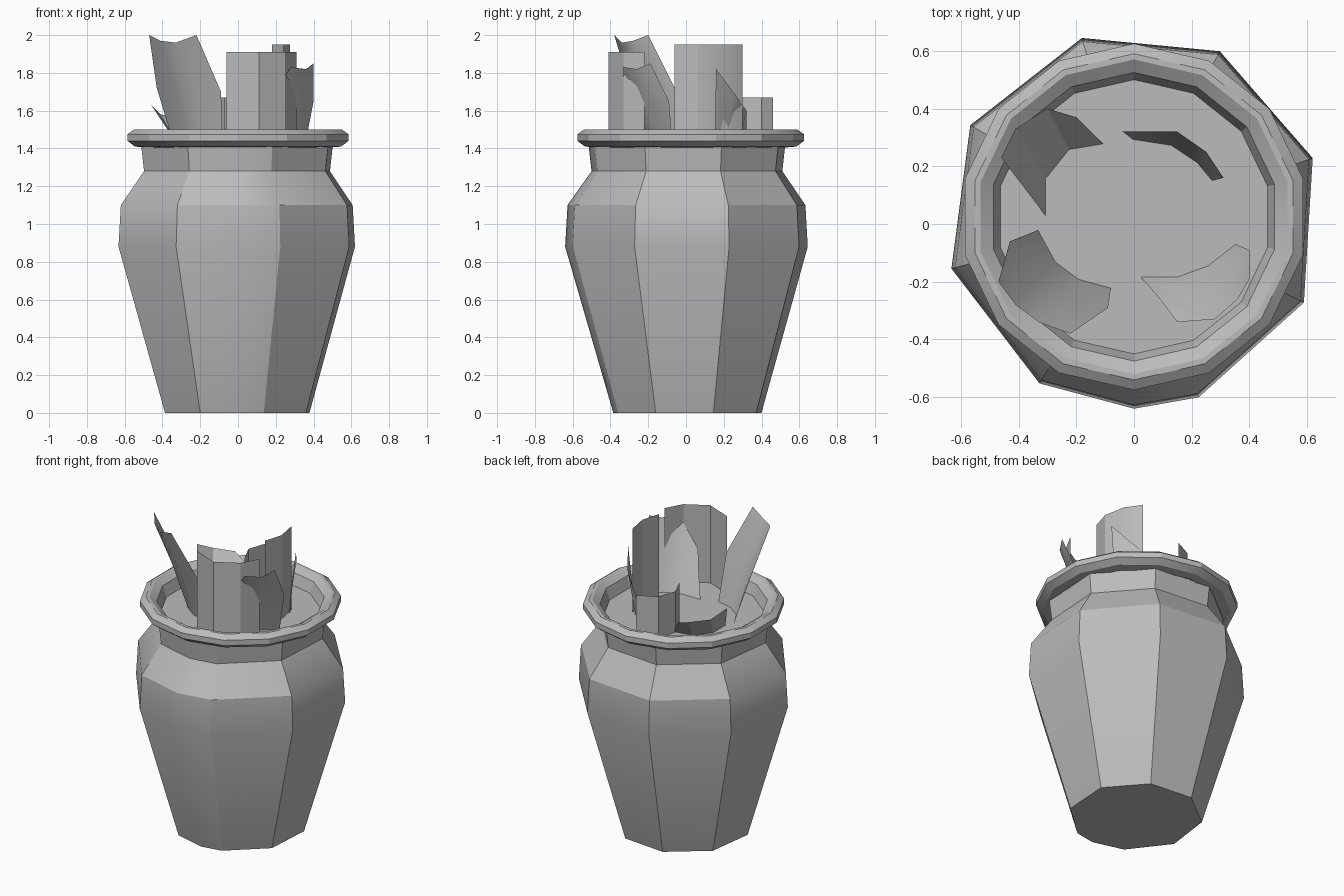
import bpy, bmesh, math

cube = bpy.data.objects.get("Cube")
if cube:
    bpy.data.objects.remove(cube, do_unlink=True)

clay = bpy.data.materials.new("grey_clay")
clay.use_nodes = True
GREY = (0.5, 0.5, 0.5, 1)
clay.diffuse_color = GREY
clay.node_tree.nodes["Principled BSDF"].inputs["Base Color"].default_value = GREY


def skin(name, rows, closed, smooth_angle, caps=()):
    """Bridge successive rows of points; optionally close and cap them."""
    bm = bmesh.new()
    rings = [[bm.verts.new(p) for p in row] for row in rows]
    n = len(rings[0])
    for low, high in zip(rings, rings[1:]):
        for i in range(n if closed else n - 1):
            j = (i + 1) % n
            bm.faces.new((low[i], low[j], high[j], high[i]))
    for k in caps:
        bm.faces.new(rings[k])
    if closed:
        bmesh.ops.recalc_face_normals(bm, faces=bm.faces)
    mesh = bpy.data.meshes.new(name)
    bm.to_mesh(mesh)
    bm.free()
    mesh.materials.append(clay)
    obj = bpy.data.objects.new(name, mesh)
    bpy.context.collection.objects.link(obj)
    bpy.ops.object.select_all(action='DESELECT')
    obj.select_set(True)
    bpy.context.view_layer.objects.active = obj
    bpy.ops.object.shade_smooth_by_angle(angle=math.radians(smooth_angle))
    return obj


def ring(radius, z, angles, y=0.015):
    return [(radius * math.cos(math.radians(a)),
             y + radius * math.sin(math.radians(a)), z) for a in angles]


# Eight-sided jar with an extra softened corner at the front
corners = [-120, -90, -70, -26, 19, 63, 106, 150, 195]
profile = [(0.40, 0), (0.655, 0.88), (0.642, 1.10), (0.515, 1.28), (0.53, 1.41)]
skin("jar_body", [ring(r, z, corners) for r, z in profile], True, 30, caps=(0,))

# Flared rim with a sloping inner wall
rim_angles = [-90 + i * 360 / 14 for i in range(14)]
lip = [(0.50, 1.405), (0.56, 1.41), (0.60, 1.44), (0.60, 1.475), (0.565, 1.50),
       (0.545, 1.50), (0.50, 1.47), (0.475, 1.40)]
skin("rim", [ring(r, z, rim_angles, 0.025) for r, z in lip], True, 20)

# Flat fill inside the neck
skin("inner_floor", [ring(0.46, 1.38, rim_angles, 0.02),
                     ring(0.48, 1.40, rim_angles, 0.02)], True, 20, caps=(1,))


# Upright curved sheets: a plan polyline raised to a height
def sheet(name, plan, top, base=1.39):
    skin(name, [[(x, y, base) for x, y in plan], [(x, y, top) for x, y in plan]],
         False, 25)


sheet("front_sheet", [(-.06, -.34), (.11, -.41), (.25, -.33), (.31, -.22)], 1.91)
sheet("left_sheet", [(.24, -.06), (.275, .06), (.25, .2), (.18, .3)], 1.95)
sheet("back_sheet", [(.04, .46), (-.08, .4), (-.12, .28), (-.07, .17)], 1.67)

# Leaning broken shards: rows from base to ragged top edge
skin("tall_right_shard", [
    [(-.33, -.02, 1.39), (-.27, -.13, 1.39), (-.19, -.19, 1.39), (-.08, -.22, 1.39)],
    [(-.43, -.06, 1.72), (-.34, -.20, 1.70), (-.23, -.27, 1.70), (-.09, -.29, 1.70)],
    [(-.47, -.20, 2.0), (-.41, -.28, 1.97), (-.33, -.34, 1.96), (-.22, -.38, 2.0)],
], False, 40)
skin("front_left_shard", [
    [(.02, -.18, 1.39), (.15, -.18, 1.39), (.26, -.14, 1.39), (.35, -.07, 1.39)],
    [(.09, -.26, 1.55), (.20, -.26, 1.62), (.32, -.22, 1.65), (.40, -.09, 1.65)],
    [(.15, -.34, 1.64), (.28, -.33, 1.83), (.36, -.26, 1.82), (.40, -.19, 1.85)],
], False, 40)
skin("low_back_shard", [
    [(-.30, .02, 1.39), (-.30, .15, 1.39), (-.22, .25, 1.39), (-.10, .27, 1.39)],
    [(-.46, .23, 1.63), (-.41, .33, 1.58), (-.30, .40, 1.56), (-.20, .37, 1.52)],
], False, 25)
skin("back_left_shard", [
    [(0, .29, 1.39), (.13, .27, 1.39), (.22, .21, 1.39), (.27, .15, 1.39)],
    [(-.04, .32, 1.50), (.15, .32, 1.60), (.25, .25, 1.70), (.31, .16, 1.82)],
], False, 40)
